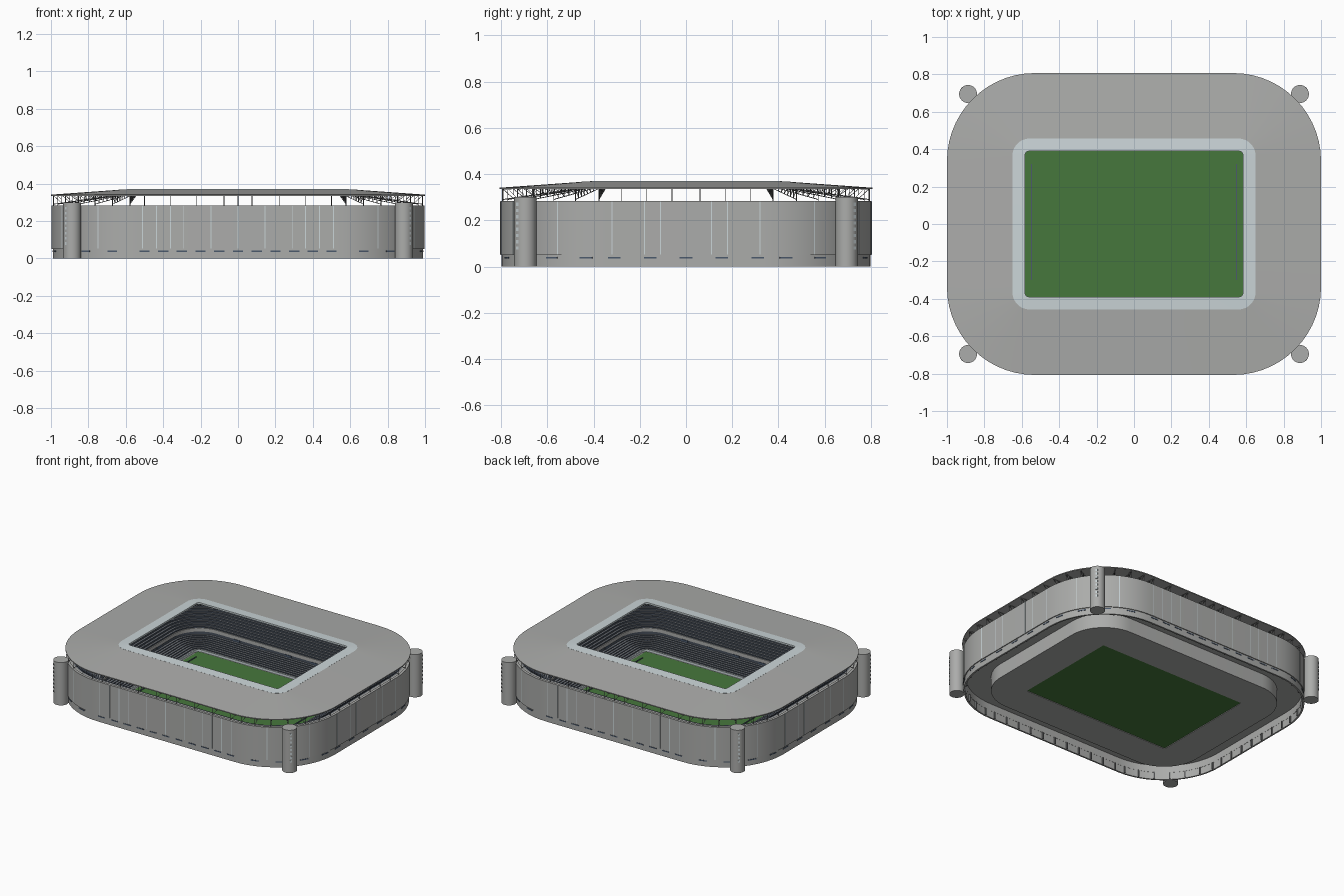
import bpy, bmesh, math
from mathutils import Vector, Matrix

cube = bpy.data.objects.get("Cube")
if cube:
    bpy.data.objects.remove(cube, do_unlink=True)


def material(name, r, g, b):
    m = bpy.data.materials.new(name)
    m.use_nodes = True
    m.diffuse_color = (r, g, b, 1)
    bsdf = next(n for n in m.node_tree.nodes if n.type == 'BSDF_PRINCIPLED')
    bsdf.inputs["Base Color"].default_value = (r, g, b, 1)
    bsdf.inputs["Roughness"].default_value = 0.8
    return m


GREY = material("cladding grey", .41, .415, .405)
GLASS = material("pale glazing", .60, .67, .69)
GRASS = material("grass green", .062, .185, .045)
SEAT = material("seat slate", .065, .08, .105)
CONCRETE = material("step concrete", .25, .255, .26)
STEEL = material("truss steel", .20, .205, .21)
WINDOW = material("window blue", .07, .10, .15)

# Core rectangle: every outline is this rectangle grown by a corner radius
CX, CY, R = .53, .337, .47
SEG = 14


def loop(d, z):
    """Rounded rectangle inset by d from the roof edge."""
    r = R - d * 1.08
    cx, cy = CX + R - d - r, CY + R - d - r
    pts = []
    for q, (sx, sy) in enumerate([(1, 1), (-1, 1), (-1, -1), (1, -1)]):
        for i in range(SEG + 1):
            a = math.pi / 2 * (q + i / SEG)
            pts.append((sx * cx + r * math.cos(a), sy * cy + r * math.sin(a), z))
    return pts


def finish(name, bm, mats, smooth=True):
    bmesh.ops.recalc_face_normals(bm, faces=bm.faces)
    me = bpy.data.meshes.new(name)
    bm.to_mesh(me)
    bm.free()
    for m in mats:
        me.materials.append(m)
    ob = bpy.data.objects.new(name, me)
    bpy.context.collection.objects.link(ob)
    if smooth:
        bpy.ops.object.select_all(action='DESELECT')
        ob.select_set(True)
        bpy.context.view_layer.objects.active = ob
        bpy.ops.object.shade_smooth_by_angle()


def ring(name, profile, mats, rule=lambda k: 0):
    """Sweep a closed (inset, height) profile round the stadium."""
    bm = bmesh.new()
    loops = [[bm.verts.new(p) for p in loop(d, z)] for d, z in profile]
    for k, la in enumerate(loops):
        lb = loops[(k + 1) % len(loops)]
        for i in range(len(la)):
            n = (i + 1) % len(la)
            f = bm.faces.new((la[i], la[n], lb[n], lb[i]))
            f.material_index = rule(k)
    finish(name, bm, mats)


def band(name, d0, d1, z0, z1, mat):
    ring(name, [(d0, z0), (d0, z1), (d1, z1), (d1, z0)], [mat])


def stairs(d0, z0, d1, z1, n):
    """Each step: a walkway strip, a strip of seats, then the drop."""
    pts = []
    w = (d1 - d0) / n
    for i in range(n):
        z = z0 + (z1 - z0) * i / n
        pts += [(d0 + w * (i + t), z) for t in (0, .45, 1)]
    return pts


# Stations: a point on the core rectangle and an outward direction
def stations(xs, ys, degrees):
    out = []
    for s in (1, -1):
        out += [(Vector((x, s * CY, 0)), Vector((0, s, 0))) for x in xs]
        out += [(Vector((s * CX, y, 0)), Vector((s, 0, 0))) for y in ys]
        for t in (1, -1):
            for g in degrees:
                a = math.radians(g)
                out.append((Vector((s * CX, t * CY, 0)),
                            Vector((s * math.cos(a), t * math.sin(a), 0))))
    return out


def both(*values):
    return sorted({s * v for v in values for s in (1, -1)})


def plates(name, places, d, width, z0, z1, mat, thick=.004):
    """Thin upright plates facing outward at each station."""
    bm = bmesh.new()
    for c, n in places:
        p = c + n * (R - d) + Vector((0, 0, (z0 + z1) / 2))
        m = (Matrix.Translation(p) @ Matrix.Rotation(math.atan2(n.y, n.x), 4, 'Z')
             @ Matrix.Diagonal((thick, width, z1 - z0, 1)))
        bmesh.ops.create_cube(bm, size=1, matrix=m)
    finish(name, bm, [mat], False)


# Seating bowl: two stepped tiers over a hollow concourse and podium
upper = stairs(.04, .275, .25, .115, 14)
lower = stairs(.25, .072, .40, .026, 9)
steps = upper + lower


def bowl_rule(k):
    i = k - 2
    if not 0 <= i < len(steps):
        return 0
    return 2 if i % 3 == 0 else 1


ring("seating_bowl", [(.022, .10), (.022, .275)] + steps +
     [(.40, .016), (.428, .016), (.428, 0), (.19, 0), (.19, .10)],
     [GREY, SEAT, CONCRETE], bowl_rule)
band("tier_balcony_front", .246, .256, .094, .118, GREY)
band("pitch_side_rail", .398, .403, .018, .034, GLASS)

# Doorways below the balcony
plates("tier_doorways", stations(both(0, .2, .4), both(0, .2), []),
       .2515, .05, .074, .09, WINDOW)

# Pitch
bm = bmesh.new()
bmesh.ops.create_cube(bm, size=1, matrix=Matrix.Translation((0, 0, .012))
                      @ Matrix.Diagonal((1.175, .79, .016, 1)))
finish("pitch", bm, [GRASS], False)
bm = bmesh.new()
for s in (1, -1):
    bmesh.ops.create_cube(bm, size=1, matrix=Matrix.Translation((s * .548, .01, .022))
                          @ Matrix.Diagonal((.006, .62, .006, 1)))
finish("goal_end_boards", bm, [WINDOW], False)

# Outer wall and the lower plinth
band("outer_wall", .004, .022, .05, .283, GREY)
band("plinth_wall", .010, .021, 0, .051, GREY)
plates("wall_seams", stations(both(0, .145, .29, .36, .435, .51),
                              both(.11, .18, .32), [28, 62]),
       .004, .005, .052, .282, GLASS, .002)
plates("plinth_windows", stations([i * .1 for i in range(-5, 6)],
                                  [i * .155 for i in range(-2, 3)], [12, 32, 52, 72]),
       .010, .055, .035, .042, WINDOW)
plates("undercroft_columns", stations([i * .1 for i in range(-5, 6)],
                                      [i * .1 for i in range(-3, 4)], range(6, 90, 13)),
       .025, .008, .002, .05, STEEL, .008)

# Roof sheet, glazed inner border and lip
ring("roof", [(0, .335), (0, .341), (.35, .366), (.35, .360)], [GREY])
ring("roof_glazing", [(.35, .360), (.35, .3665), (.412, .370), (.412, .364)], [GLASS])
band("roof_lip", .412, .418, .358, .370, GLASS)
band("roof_ring_beam", .392, .400, .348, .360, STEEL)

# Cantilever trusses that carry the roof
cu = bpy.data.curves.new("roof_trusses", 'CURVE')
cu.dimensions = '3D'
cu.bevel_depth = .0018
cu.bevel_resolution = 0
cu.use_fill_caps = True


def rod(points):
    sp = cu.splines.new('POLY')
    sp.points.add(len(points) - 1)
    for p, q in zip(sp.points, points):
        p.co = (*q, 1)


BAYS = 9
for c, n in stations(both(0, .075, .22, .36, .50), both(.06, .17, .28),
                     [5, 18, 31, 45, 59, 72, 84]):
    def at(d, z):
        return c + n * (R - d) + Vector((0, 0, z))
    top = [at(.014 + .385 * i / BAYS, .335 + .025 * i / BAYS) for i in range(BAYS + 1)]
    low = [at(.014 + .385 * i / BAYS, .290 + .056 * i / BAYS) for i in range(BAYS + 1)]
    rod([top[0], top[-1]])
    rod([low[0], low[-1]])
    rod([p for pair in zip(low, top) for p in pair])
    rod([at(.014, .28), at(.014, .336)])
ob = bpy.data.objects.new("roof_trusses", cu)
cu.materials.append(STEEL)
bpy.context.collection.objects.link(ob)

# Corner stair towers with a column of slot windows on the outer side
for i, (sx, sy) in enumerate([(1, 1), (-1, 1), (-1, -1), (1, -1)]):
    base = Vector((sx * .887, sy * .695, 0))
    bm = bmesh.new()
    bmesh.ops.create_cone(bm, cap_ends=True, segments=32, radius1=.048, radius2=.048,
                          depth=.30, matrix=Matrix.Translation(base + Vector((0, 0, .15))))
    finish(f"corner_tower_{i + 1}", bm, [GREY])
    n = Vector((sx, sy, 0)).normalized()
    bm = bmesh.new()
    for k in range(8):
        m = (Matrix.Translation(base + n * .047 + Vector((0, 0, .08 + k * .027)))
             @ Matrix.Rotation(math.atan2(n.y, n.x), 4, 'Z')
             @ Matrix.Diagonal((.004, .013, .014, 1)))
        bmesh.ops.create_cube(bm, size=1, matrix=m)
    finish(f"tower_windows_{i + 1}", bm, [GLASS], False)
